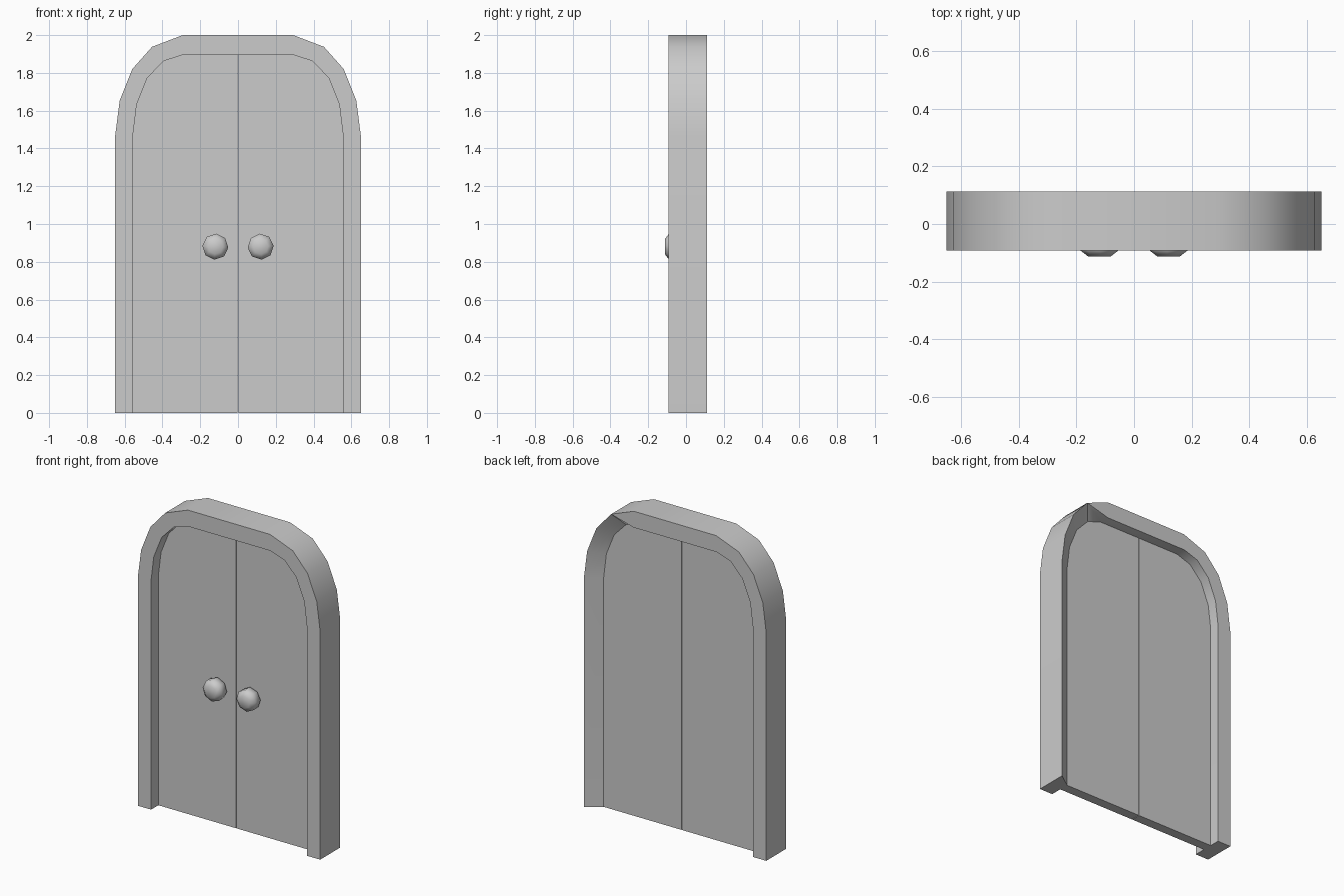
import bpy, bmesh, math

if "Cube" in bpy.data.objects:
    bpy.data.objects.remove(bpy.data.objects["Cube"])

FRONT, DOOR_F, DOOR_B, BACK = -0.092, -0.018, 0.045, 0.112
# Right half of the arch, floor to top: (x, z)
OUTER = [(0.65, 0), (0.65, 1.47), (0.626, 1.655), (0.56, 1.82), (0.455, 1.938), (0.293, 2.0)]
INNER = [(0.555, 0), (0.555, 1.48), (0.536, 1.635), (0.48, 1.773), (0.395, 1.862), (0.295, 1.895)]


def finish(bm, name, angle=30):
    bmesh.ops.recalc_face_normals(bm, faces=bm.faces[:])
    mesh = bpy.data.meshes.new(name)
    bm.to_mesh(mesh)
    bm.free()
    ob = bpy.data.objects.new(name, mesh)
    bpy.context.collection.objects.link(ob)
    bpy.ops.object.select_all(action='DESELECT')
    bpy.context.view_layer.objects.active = ob
    ob.select_set(True)
    bpy.ops.object.shade_smooth_by_angle(angle=math.radians(angle))
    return ob


def full_arch(half):
    return half + [(-x, z) for x, z in reversed(half)]


# Arched frame: a cross-section swept through the arch stations
def door_frame():
    bm = bmesh.new()
    rings = []
    for i, (o, n) in enumerate(zip(full_arch(OUTER), full_arch(INNER))):
        # the back lip on the right jamb is a single splayed face
        lip = o if i < 5 else n
        section = [(o, FRONT), (o, BACK), (lip, BACK), (n, DOOR_B), (n, FRONT)]
        rings.append([bm.verts.new((p[0], y, p[1])) for p, y in section])
    for a, b in zip(rings, rings[1:]):
        for k in range(5):
            j = (k + 1) % 5
            bm.faces.new((a[k], a[j], b[j], b[k]))
    bm.faces.new(rings[0])
    bm.faces.new(rings[-1])
    bmesh.ops.remove_doubles(bm, verts=bm.verts[:], dist=1e-5)
    return finish(bm, "door_frame")


# One door leaf: half arch profile extruded through its thickness
def door_leaf(name, side):
    gap = 0.002
    pts = INNER + [(gap, INNER[-1][1]), (gap, 0)]
    bm = bmesh.new()
    face = bm.faces.new([bm.verts.new((side * x, DOOR_F, z)) for x, z in pts])
    ext = bmesh.ops.extrude_face_region(bm, geom=[face], use_keep_orig=True)
    verts = [v for v in ext["geom"] if isinstance(v, bmesh.types.BMVert)]
    bmesh.ops.translate(bm, verts=verts, vec=(0, DOOR_B - DOOR_F, 0))
    return finish(bm, name)


# Eight-sided rounded knob turned about the y axis
def knob(name, side):
    profile = [(0.042, DOOR_F), (0.069, -0.04), (0.069, -0.09), (0.04, -0.112)]
    bm = bmesh.new()
    rings = []
    for r, y in profile:
        ring = []
        for k in range(8):
            a = math.radians(4 + 45 * k)
            ring.append(bm.verts.new((side * (0.12 + r * math.cos(a)), y, 0.88 + r * math.sin(a))))
        rings.append(ring)
    for a, b in zip(rings, rings[1:]):
        for k in range(8):
            j = (k + 1) % 8
            bm.faces.new((a[k], a[j], b[j], b[k]))
    bm.faces.new(rings[0])
    bm.faces.new(rings[-1])
    return finish(bm, name, 65)


door_frame()
for label, side in (("left", -1), ("right", 1)):
    door_leaf(label + "_door", side)
    knob(label + "_knob", side)
